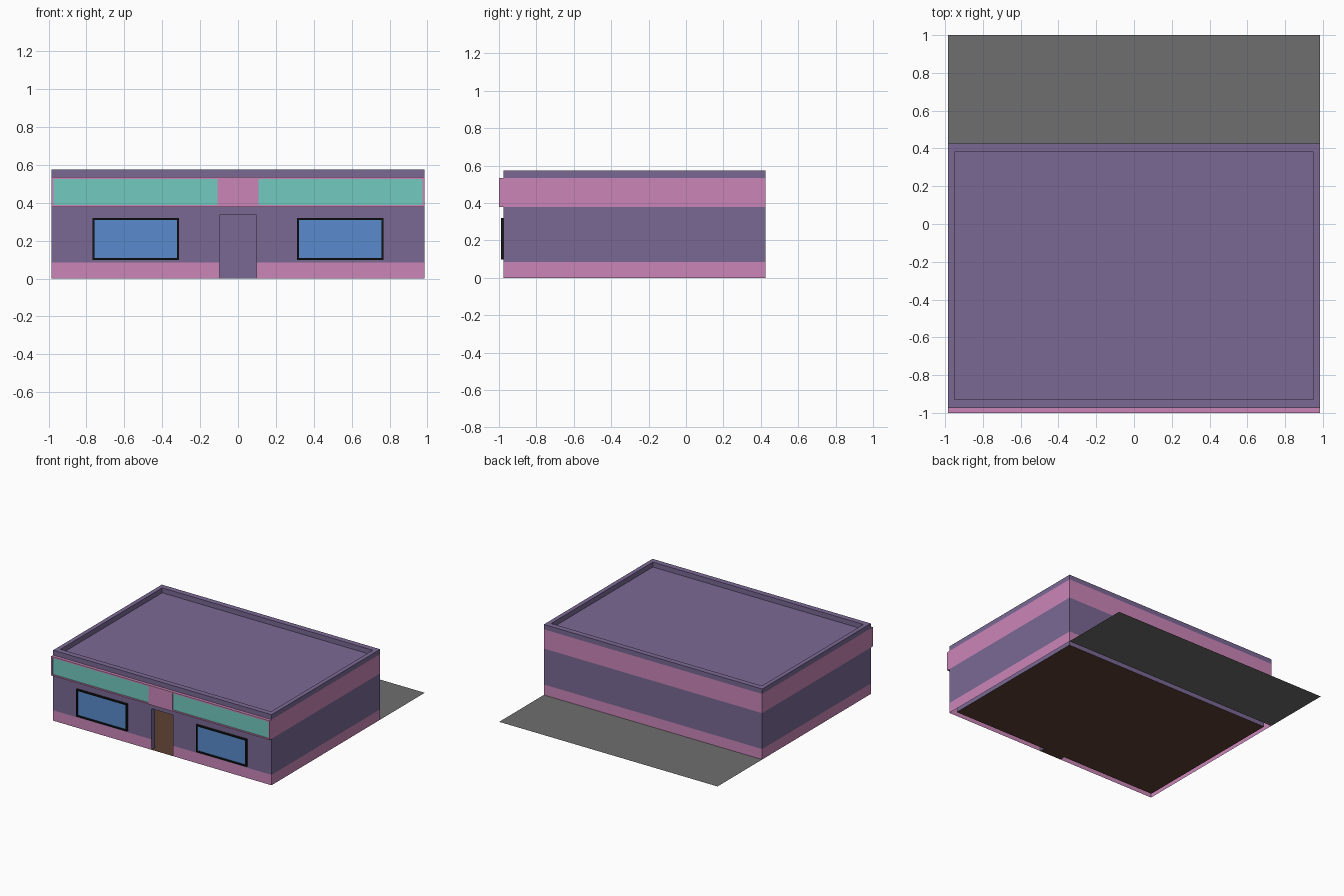
import bpy, bmesh

if "Cube" in bpy.data.objects:
    bpy.data.objects.remove(bpy.data.objects["Cube"])


def mat(name, r, g, b):
    m = bpy.data.materials.new(name)
    m.diffuse_color = (r, g, b, 1)
    m.use_nodes = True
    m.node_tree.nodes["Principled BSDF"].inputs["Base Color"].default_value = m.diffuse_color
    return m


PURPLE = mat("purple_wall", 0.195, 0.141, 0.296)
PINK = mat("pink_trim", 0.60, 0.24, 0.48)
TEAL = mat("teal_panel", 0.17, 0.60, 0.53)
BLUE = mat("blue_glass", 0.10, 0.26, 0.61)
BLACK = mat("black_frame", 0.008, 0.008, 0.008)
BROWN = mat("brown_floor", 0.11, 0.053, 0.034)
GREY = mat("grey_paving", 0.156, 0.156, 0.156)

W, FRONT, BACK = 0.985, -0.975, 0.425      # outer shell
WI, FI, BI = 0.95, -0.93, 0.38             # inner shell
DOOR, DOOR_H = 0.098, 0.335
ROOF, TOP = 0.535, 0.575


def finish(name, bm, mats):
    me = bpy.data.meshes.new(name)
    bm.to_mesh(me)
    bm.free()
    for m in mats:
        me.materials.append(m)
    ob = bpy.data.objects.new(name, me)
    bpy.context.collection.objects.link(ob)
    return ob


def face(bm, pts, mi=0):
    f = bm.faces.new([bm.verts.new(p) for p in pts])
    f.material_index = mi


def band(bm, w, front, back, z0, z1, mi=0, door=False, inward=False):
    """Vertical strip around a rectangle, optionally leaving the doorway open."""
    path = [(w, front), (w, back), (-w, back), (-w, front)]
    path = [(DOOR, front)] + path + [(-DOOR, front)] if door else path + path[:1]
    for (xa, ya), (xb, yb) in zip(path, path[1:]):
        pts = [(xa, ya, z0), (xb, yb, z0), (xb, yb, z1), (xa, ya, z1)]
        face(bm, pts[::-1] if inward else pts, mi)


def flat(name, x, y0, y1, z, m):
    bm = bmesh.new()
    face(bm, [(-x, y0, z), (x, y0, z), (x, y1, z), (-x, y1, z)])
    return finish(name, bm, [m])


def box(x0, x1, y0, y1, z0, z1):
    """Block fixed to the front wall, open at the back."""
    bm = bmesh.new()
    bmesh.ops.create_cube(bm, size=1)
    for v in bm.verts:
        v.co = (x0 if v.co.x < 0 else x1, y0 if v.co.y < 0 else y1,
                z0 if v.co.z < 0 else z1)
    bm.normal_update()
    bmesh.ops.delete(bm, geom=[f for f in bm.faces if f.normal.y > 0.5],
                     context='FACES_ONLY')
    return bm


def framed_pair(name, x0, x1, y0, z0, z1, margin, depth, mats):
    """Framed block with a recessed panel, mirrored to the other side."""
    bm = box(x0, x1, y0, FRONT, z0, z1)
    f = next(f for f in bm.faces if f.normal.y < -0.5)
    bmesh.ops.inset_region(bm, faces=[f], thickness=margin)
    edge_verts = list(f.verts)
    ret = bmesh.ops.extrude_face_region(bm, geom=[f])
    new = [g for g in ret["geom"] if isinstance(g, bmesh.types.BMFace)]
    bmesh.ops.translate(bm, verts=list(new[0].verts), vec=(0, depth, 0))
    if f.is_valid:
        bmesh.ops.delete(bm, geom=[f], context='FACES_ONLY')
    new[0].material_index = 1
    ob = finish(name, bm, mats)
    ob.modifiers.new("mirror", 'MIRROR')
    return ob


# outer walls in coloured bands
bm = bmesh.new()
for z0, z1, mi, door in [(0, 0.085, 1, True), (0.085, DOOR_H, 0, True),
                         (DOOR_H, 0.378, 0, False), (0.378, ROOF, 1, False),
                         (ROOF, TOP, 0, False)]:
    band(bm, W, FRONT, BACK, z0, z1, mi, door)
bmesh.ops.remove_doubles(bm, verts=bm.verts, dist=1e-5)
finish("outer_walls", bm, [PURPLE, PINK])

# inner walls and parapet inside
bm = bmesh.new()
band(bm, WI, FI, BI, 0, DOOR_H, door=True, inward=True)
band(bm, WI, FI, BI, DOOR_H, TOP, inward=True)
# parapet top rim
o = [(W, FRONT, TOP), (W, BACK, TOP), (-W, BACK, TOP), (-W, FRONT, TOP)]
i = [(WI, FI, TOP), (WI, BI, TOP), (-WI, BI, TOP), (-WI, FI, TOP)]
for k in range(4):
    n = (k + 1) % 4
    face(bm, [o[k], o[n], i[n], i[k]])
# doorway jambs and lintel
d, h = DOOR, DOOR_H
face(bm, [(-d, FRONT, 0), (-d, FI, 0), (-d, FI, h), (-d, FRONT, h)])
face(bm, [(d, FI, 0), (d, FRONT, 0), (d, FRONT, h), (d, FI, h)])
face(bm, [(-d, FRONT, h), (-d, FI, h), (d, FI, h), (d, FRONT, h)])
bmesh.ops.remove_doubles(bm, verts=bm.verts, dist=1e-5)
finish("inner_walls", bm, [PURPLE])

# roof, floor, doorstep and rear paving
flat("roof", WI, FI, BI, ROOF, PURPLE)
flat("floor", WI, FI, BI, 0, BROWN)
flat("doorstep", DOOR, FRONT, FI, 0, BROWN)
flat("rear_paving", W, BACK, 1, 0, GREY)

# front fascia with two panels, and windows
finish("fascia_centre", box(-DOOR, DOOR, -1, FRONT, 0.378, ROOF), [PINK])
framed_pair("fascia_panels", DOOR, W, -1, 0.378, ROOF, 0.015, 0.006, [PINK, TEAL])
framed_pair("windows", 0.312, 0.768, -0.99, 0.097, 0.32, 0.015, 0.01, [BLACK, BLUE])
